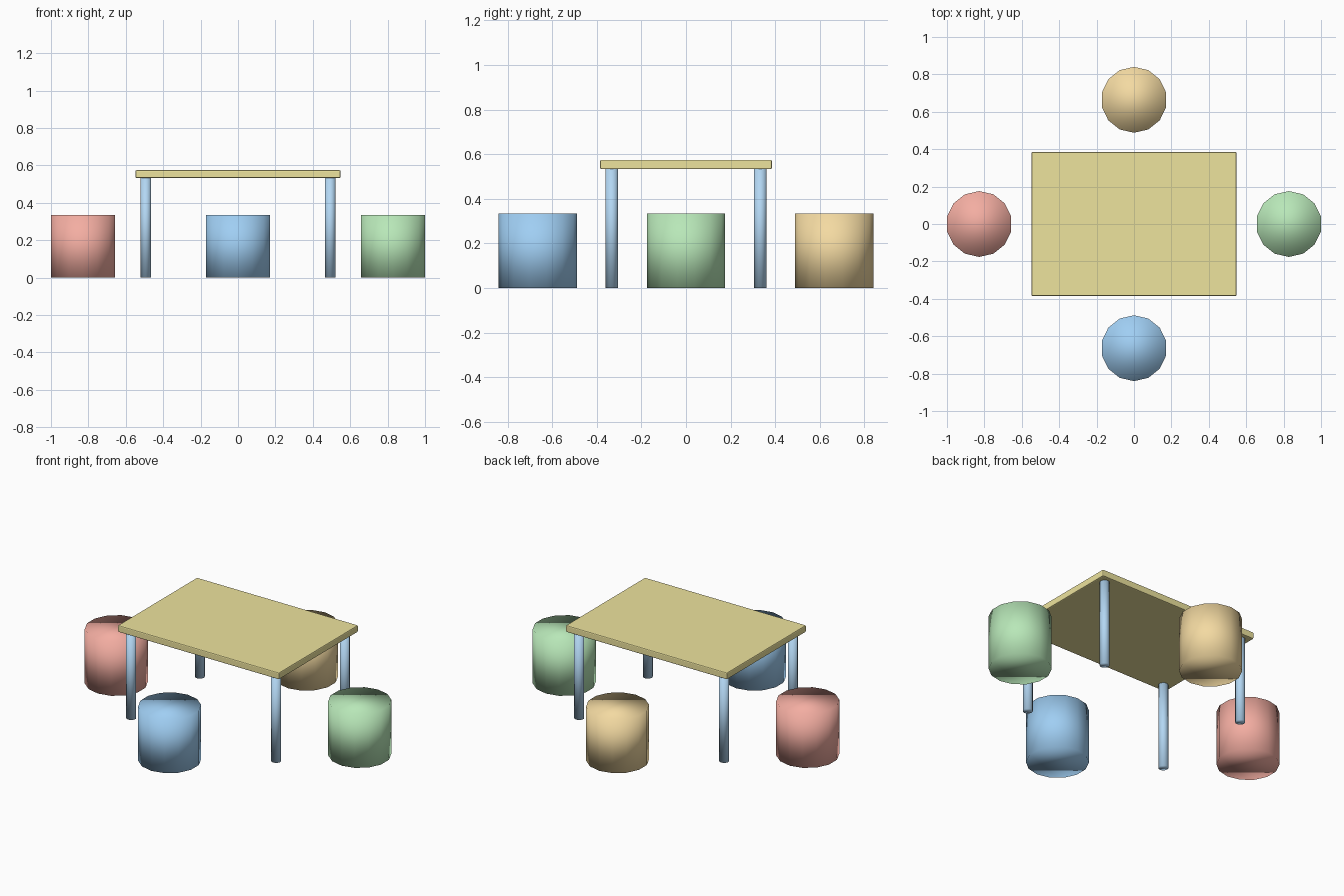
import bpy

if "Cube" in bpy.data.objects:
    bpy.data.objects.remove(bpy.data.objects["Cube"])

def material(name, rgb):
    m = bpy.data.materials.new(name)
    m.diffuse_color = (*rgb, 1)
    m.use_nodes = True
    m.node_tree.nodes["Principled BSDF"].inputs["Base Color"].default_value = m.diffuse_color
    return m

def cylinder(name, x, y, radius, height, mat):
    bpy.ops.mesh.primitive_cylinder_add(vertices=14, radius=radius, depth=height,
                                        location=(x, y, height / 2))
    ob = bpy.context.object
    ob.name = name
    ob.data.materials.append(mat)
    bpy.ops.object.shade_smooth()
    return ob

# Table top: thin slab with slightly softened edges
bpy.ops.mesh.primitive_cube_add(size=1, location=(0, 0, 0.554))
top = bpy.context.object
top.name = "table_top"
top.scale = (1.096, 0.77, 0.042)
bpy.ops.object.transform_apply(location=False, rotation=False, scale=True)
bevel = top.modifiers.new("edge_bevel", 'BEVEL')
bevel.width = 0.006
bevel.segments = 2
top.data.materials.append(material("yellow", (0.85, 0.77, 0.34)))

# Table legs
leg_mat = material("light_blue", (0.45, 0.68, 0.90))
for side, x in (("left", -0.493), ("right", 0.493)):
    for end, y in (("front", -0.333), ("back", 0.333)):
        cylinder(f"{end}_{side}_leg", x, y, 0.028, 0.535, leg_mat)

# Stools: one on each side, smooth shaded all over
for name, x, y, rgb in (
    ("left_stool", -0.828, 0, (0.90, 0.42, 0.36)),
    ("right_stool", 0.828, 0, (0.48, 0.80, 0.48)),
    ("front_stool", 0, -0.664, (0.35, 0.62, 0.90)),
    ("back_stool", 0, 0.664, (0.90, 0.70, 0.36)),
):
    cylinder(name, x, y, 0.176, 0.334, material(name + "_colour", rgb))
